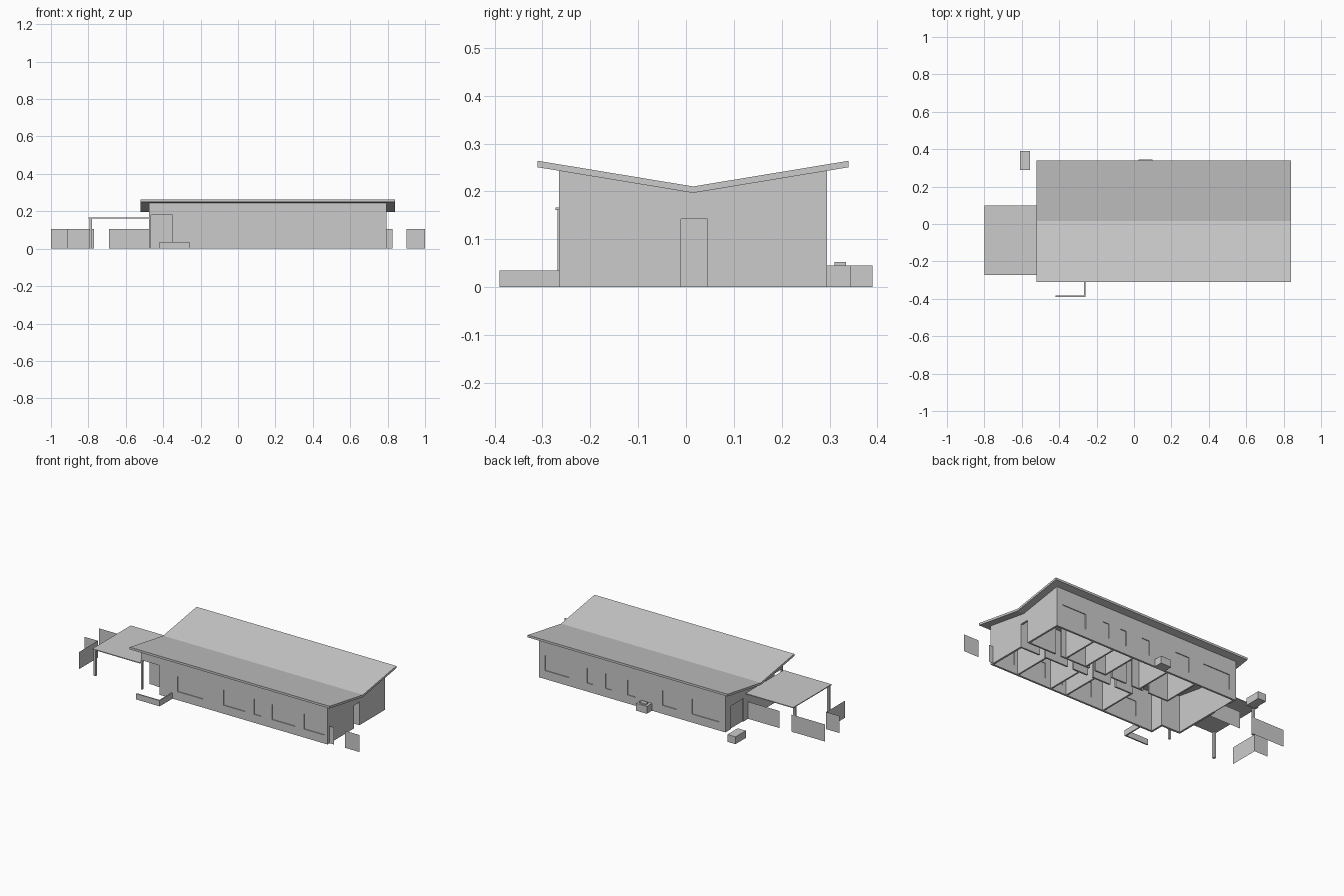
import bpy, bmesh

if "Cube" in bpy.data.objects:
    bpy.data.objects.remove(bpy.data.objects["Cube"])

VALLEY_Y, VALLEY_Z, SLOPE, ROOF_T = 0.015, 0.197, 0.165, 0.0135
X0, X1, Y0, Y1, T = -0.475, 0.795, -0.265, 0.295, 0.012


def under_roof(y):
    return VALLEY_Z + SLOPE * abs(y - VALLEY_Y)


def finish(name, bm):
    bmesh.ops.recalc_face_normals(bm, faces=bm.faces)
    me = bpy.data.meshes.new(name)
    bm.to_mesh(me)
    bm.free()
    ob = bpy.data.objects.new(name, me)
    bpy.context.collection.objects.link(ob)
    return ob


def add_box(bm, x0, x1, y0, y1, z0, z1):
    vs = bmesh.ops.create_cube(bm, size=1)['verts']
    for v in vs:
        v.co = ((x0 + x1) / 2 + v.co.x * (x1 - x0),
                (y0 + y1) / 2 + v.co.y * (y1 - y0),
                (z0 + z1) / 2 + v.co.z * (z1 - z0))


def boxes(name, items):
    bm = bmesh.new()
    for it in items:
        add_box(bm, *it)
    return finish(name, bm)


def yz_prism(name, x0, x1, pts):
    """Extrude a y-z outline along x."""
    bm = bmesh.new()
    f = bm.faces.new([bm.verts.new((x0, y, z)) for y, z in pts])
    ext = bmesh.ops.extrude_face_region(bm, geom=[f])['geom']
    bmesh.ops.translate(bm, vec=(x1 - x0, 0, 0),
                        verts=[v for v in ext if isinstance(v, bmesh.types.BMVert)])
    return finish(name, bm)


def wall(name, x0, x1, y0, y1, z0=0):
    """Wall block whose top follows the roof underside."""
    pts = [(y0, z0), (y1, z0), (y1, under_roof(y1))]
    if y0 < VALLEY_Y < y1:
        pts.append((VALLEY_Y, VALLEY_Z))
    pts.append((y0, under_roof(y0)))
    return yz_prism(name, x0, x1, pts)


def cut(ob, cutter):
    m = ob.modifiers.new(cutter.name, 'BOOLEAN')
    m.operation, m.solver, m.object = 'DIFFERENCE', 'EXACT', cutter
    cutter.hide_render = True
    cutter.hide_viewport = True


def panel(name, a, b, h):
    """Thin upright fence sheet from a to b."""
    bm = bmesh.new()
    bm.faces.new([bm.verts.new(p) for p in
                  ((*a, 0), (*b, 0), (*b, h), (*a, h))])
    return finish(name, bm)


# Butterfly roof
RY0, RY1 = -0.31, 0.34
lower = [(y, under_roof(y)) for y in (RY0, VALLEY_Y, RY1)]
yz_prism("butterfly_roof", -0.52, 0.84,
         lower + [(y, z + ROOF_T) for y, z in reversed(lower)])

# Window spans along x
front_windows = [(-0.227, -0.049), (0.088, 0.232), (0.294, 0.342),
                 (0.417, 0.575), (0.636, 0.775)]
back_windows = [(0.59, 0.754), (0.425, 0.466), (0.302, 0.343),
                (0.138, 0.192), (-0.143, -0.047), (-0.431, -0.246)]
WZ0, WZ1 = 0.052, 0.145
openings, panes = [], []
for a, b in front_windows:
    openings.append((a, b, Y0 - 0.02, Y0 + 0.03, WZ0, WZ1))
    panes.append((a, b, Y0 + 0.005, Y0 + 0.008, WZ0, WZ1))
for a, b in back_windows:
    openings.append((a, b, Y1 - 0.03, Y1 + 0.02, WZ0, WZ1))
    panes.append((a, b, Y1 - 0.008, Y1 - 0.005, WZ0, WZ1))
# End doorways
openings.append((X1 - 0.03, X1 + 0.02, -0.01, 0.045, -0.05, 0.142))
openings.append((X0 - 0.02, X0 + 0.03, 0.12, 0.24, -0.05, 0.142))

# Outer walls with window, door and porch openings
shell = wall("outer_walls", X0, X1, Y0, Y1)
cut(shell, boxes("interior_cutter", [(X0 + T, X1 - T, Y0 + T, Y1 - T, -0.1, 0.4)]))
cut(shell, boxes("opening_cutter", openings))
cut(shell, boxes("porch_cutter", [(X0 - 0.1, -0.35, Y0 - 0.1, -0.18, -0.1, 0.18)]))
boxes("window_panes", panes)
boxes("side_door", [(X0 + 0.006, X0 + 0.01, 0.12, 0.24, 0, 0.142)])

# Recessed corner porch
wall("porch_back_wall", X0, -0.338, -0.18, -0.168)
wall("porch_side_wall", -0.35, -0.338, Y0 + T, -0.18)
boxes("porch_ceiling", [(X0 + T, -0.35, Y0 + T, -0.18, 0.18, 0.184)])
boxes("front_door", [(-0.44, -0.385, -0.183, -0.18, 0, 0.142)])

# Interior partitions: corridor walls with door gaps
for i, (a, b) in enumerate([(0.0, 0.12), (0.16, 0.28), (0.32, 0.42), (0.46, 0.62), (0.66, X1 - T)]):
    wall(f"corridor_front_{i}", a, b, -0.02, -0.01)
for i, (a, b) in enumerate([(-0.2, -0.06), (-0.02, 0.06), (0.1, 0.2),
                            (0.24, 0.32), (0.36, 0.56), (0.6, X1 - T)]):
    wall(f"corridor_back_{i}", a, b, 0.045, 0.055)
# Cross partitions between rooms
for i, x in enumerate((0.0, 0.26, 0.37, 0.605)):
    wall(f"front_room_divider_{i}", x, x + 0.01, Y0 + T, -0.02)
for i, x in enumerate((-0.2, 0.0, 0.24, 0.38, 0.52)):
    wall(f"back_room_divider_{i}", x, x + 0.01, 0.055, Y1 - T)

# Carport roof and posts
boxes("carport_roof", [(-0.80, X0, -0.273, 0.10, 0.161, 0.166)])
for n, x, y in (("outer_front", -0.788, -0.262), ("outer_back", -0.788, 0.07),
                ("porch", -0.470, -0.260)):
    w = 0.005 if n == "porch" else 0.007
    top = 0.18 if n == "porch" else 0.161
    boxes(f"{n}_post", [(x - w, x + w, y - w, y + w, 0, top)])

# Fence sheets
H = 0.105
panel("fence_house_side", (-0.69, 0.075), (X0, 0.075), H)
panel("fence_back", (-1.0, 0.075), (-0.77, 0.075), H)
panel("fence_middle", (-1.0, -0.063), (-0.91, -0.063), H)
panel("fence_return", (-0.91, -0.245), (-0.91, -0.063), H)
panel("fence_right_inner", (X1, -0.245), (0.825, -0.245), H)
panel("fence_right_outer", (0.90, -0.245), (1.0, -0.245), H)

# Low L-shaped planter wall
bm = bmesh.new()
L = [(-0.42, -0.39), (-0.26, -0.39), (-0.26, Y0), (-0.268, Y0), (-0.268, -0.382), (-0.42, -0.382)]
f = bm.faces.new([bm.verts.new((x, y, 0)) for x, y in L])
ext = bmesh.ops.extrude_face_region(bm, geom=[f])['geom']
bmesh.ops.translate(bm, vec=(0, 0, 0.035),
                    verts=[v for v in ext if isinstance(v, bmesh.types.BMVert)])
finish("planter_wall", bm)

# Service boxes behind the house
boxes("storage_box", [(-0.61, -0.555, 0.29, 0.39, 0, 0.045)])
boxes("cooling_unit", [(0.025, 0.098, Y1, 0.345, 0, 0.045)])
boxes("cooling_unit_cap", [(0.04, 0.083, 0.31, 0.335, 0.045, 0.053)])
